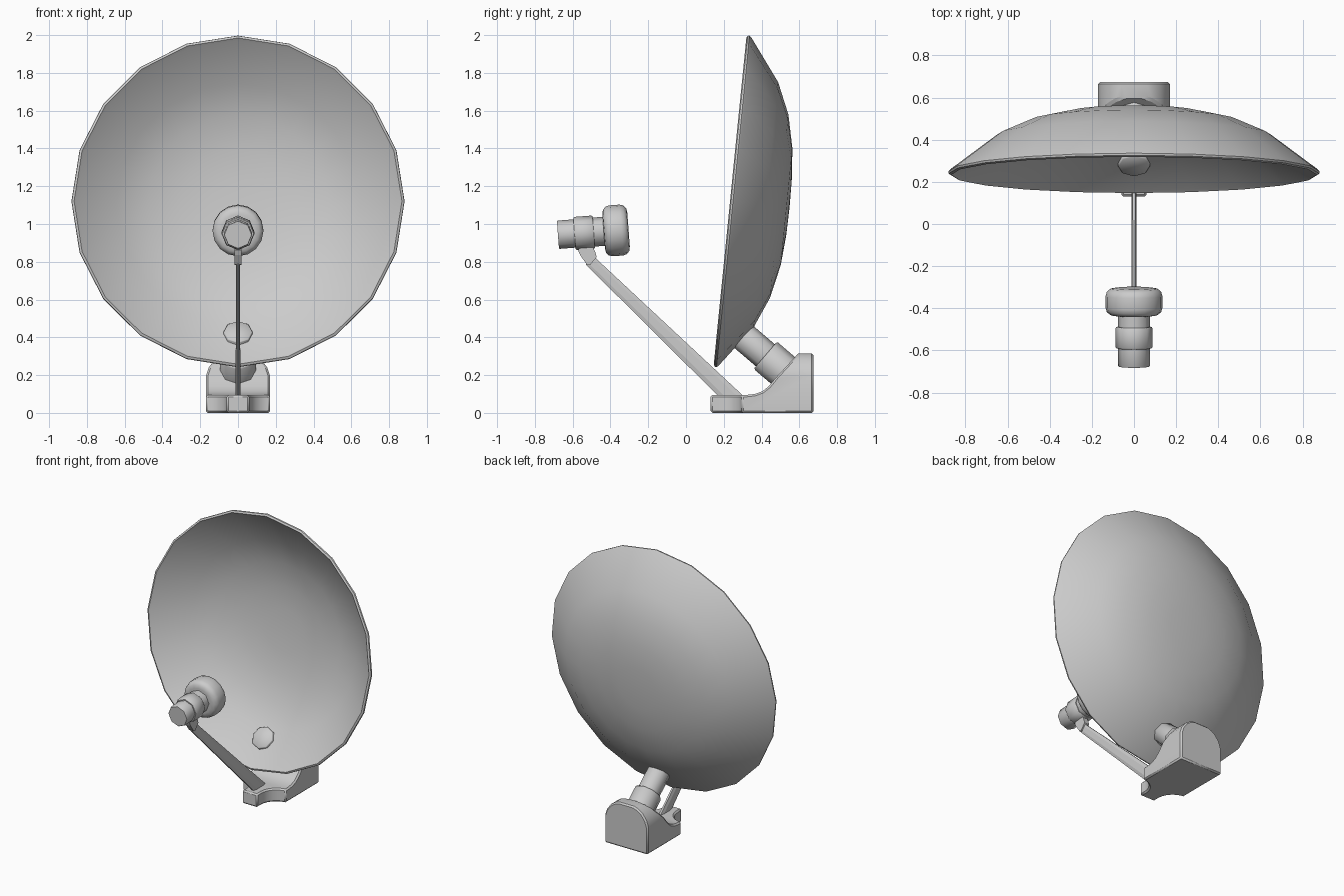
import bpy, bmesh, math
from mathutils import Vector

if "Cube" in bpy.data.objects:
    bpy.data.objects.remove(bpy.data.objects["Cube"])


def finish(name, bm, angle=50):
    bmesh.ops.remove_doubles(bm, verts=bm.verts, dist=1e-5)
    bmesh.ops.recalc_face_normals(bm, faces=bm.faces)
    me = bpy.data.meshes.new(name)
    bm.to_mesh(me)
    bm.free()
    ob = bpy.data.objects.new(name, me)
    bpy.context.collection.objects.link(ob)
    bpy.ops.object.select_all(action='DESELECT')
    ob.select_set(True)
    bpy.context.view_layer.objects.active = ob
    if angle:
        bpy.ops.object.shade_smooth_by_angle(angle=math.radians(angle))
    return ob


def lathe(name, origin, axis, profile, segs, angle=50):
    """Revolve (radius, distance) pairs around an axis lying in the yz plane."""
    a = Vector((0, *axis)).normalized()
    side = Vector((1, 0, 0))
    up = side.cross(a)
    o = Vector((0, *origin))
    bm = bmesh.new()
    rings = []
    for r, s in profile:
        if r == 0:
            rings.append([bm.verts.new(o + a * s)] * segs)
        else:
            rings.append([bm.verts.new(o + a * s + up * (r * math.cos(t)) + side * (r * math.sin(t)))
                          for t in (2 * math.pi * i / segs for i in range(segs))])
    for p, q in zip(rings, rings[1:]):
        for i in range(segs):
            j = (i + 1) % segs
            bm.faces.new(list(dict.fromkeys((p[i], p[j], q[j], q[i]))))
    return finish(name, bm, angle)


def prism(name, points, place, lo, hi, angle=None):
    """Extrude a 2D outline; place(u, v, w) maps it to 3D."""
    bm = bmesh.new()
    low, high = [[bm.verts.new(place(u, v, w)) for u, v in points] for w in (lo, hi)]
    bm.faces.new(low)
    bm.faces.new(high)
    n = len(points)
    for i in range(n):
        j = (i + 1) % n
        bm.faces.new((low[i], low[j], high[j], high[i]))
    return finish(name, bm, angle)


def mirrored(half):
    return half + [(-u, v) for u, v in reversed(half)]


# Dish: thin curved shell with a rounded lip, tilted slightly upward
lathe("dish", (0.245, 1.12), (0.995, -0.0992),
      [(0, .305), (.15, .302), (.31, .289), (.487, .25), (.652, .179), (.872, .015),
       (.882, .004), (.88, -.006), (.868, -.012), (.855, 0), (.643, .158),
       (.48, .229), (.305, .268), (.15, .281), (0, .284)], 20)

# Mounting post, its end showing through the dish
lathe("mounting_post", (0.42, 0.305), (-0.76, 0.65),
      [(0, -.2), (.095, -.2), (.095, -.008), (.087, 0), (.077, 0), (.077, .188), (.073, .192), (0, .192)], 8)

# Base: side profile intersected with a plan outline and an arched back outline
base = prism("base",
             [(.13, 0), (.675, 0), (.675, .315), (.595, .315), (.47, .18), (.44, .143),
              (.405, .115), (.365, .1), (.32, .095), (.13, .095)],
             lambda u, v, w: (w, u, v), -.17, .17)
arc = [(.175 - .115 * math.cos(t), .18 + .115 * math.sin(t))
       for t in (math.pi / 2 * i / 6 for i in range(7))]
plan = prism("plan_cutter", mirrored([(.06, .1)] + arc + [(.175, .71)]),
             lambda u, v, w: (u, v, w), -.1, .5)
arch = prism("arch_cutter", mirrored([(.18, -.1), (.18, .15), (.17, .195), (.155, .24),
                                      (.125, .28), (.09, .304), (.045, .32)]),
             lambda u, v, w: (u, w, v), 0, .8)
bpy.context.view_layer.objects.active = base
for cutter in (plan, arch):
    cutter.hide_render = True
    mod = base.modifiers.new("shape", 'BOOLEAN')
    mod.operation = 'INTERSECT'
    mod.solver = 'EXACT'
    mod.object = cutter
    bpy.ops.object.modifier_apply(modifier=mod.name)
    bpy.data.objects.remove(cutter)
bev = base.modifiers.new("bevel", 'BEVEL')
bev.width = .01
bev.limit_method = 'ANGLE'
bev.angle_limit = math.radians(50)
base.select_set(True)
bpy.ops.object.shade_smooth_by_angle(angle=math.radians(35))

# Feed arm: slim tapering beam with a raised middle
bm = bmesh.new()
ends = []
for (lo, hi), w in ((((.19, .07), (.325, .07)), .013), (((-.53, .785), (-.49, .83)), .010)):
    lo, hi = Vector((0, *lo)), Vector((0, *hi))
    ends.append([bm.verts.new(lo.lerp(hi, f) + Vector((x * w, 0, 0)))
                 for f, x in ((0, -.5), (.25, -1), (.75, -1), (1, -.5),
                              (1, .5), (.75, 1), (.25, 1), (0, .5))])
for ring in ends:
    bm.faces.new(ring)
for i in range(8):
    j = (i + 1) % 8
    bm.faces.new((ends[0][i], ends[0][j], ends[1][j], ends[1][i]))
finish("feed_arm", bm, None)

# Knuckle joining the arm to the feed
prism("arm_knuckle", [(-.572, .862), (-.56, .835), (-.525, .785), (-.508, .782), (-.473, .825),
                      (-.478, .845), (-.495, .885), (-.55, .885)],
      lambda u, v, w: (w, u, v), -.019, .019)

# Feed: stepped body and rounded cap, pointing at the dish
feed_axis = (0.996, 0.075)
lathe("feed_body", (-.678, .943), feed_axis,
      [(0, 0), (.072, 0), (.075, .004), (.075, .088), (.083, .088), (.088, .094), (.088, .184),
       (.083, .19), (.077, .19), (.077, .27), (0, .27)], 8)
lathe("feed_cap", (-.37, .966), feed_axis,
      [(0, -.066), (.09, -.066), (.113, -.062), (.129, -.048), (.135, -.028), (.135, .028),
       (.129, .048), (.113, .062), (.09, .066), (0, .066)], 16)
